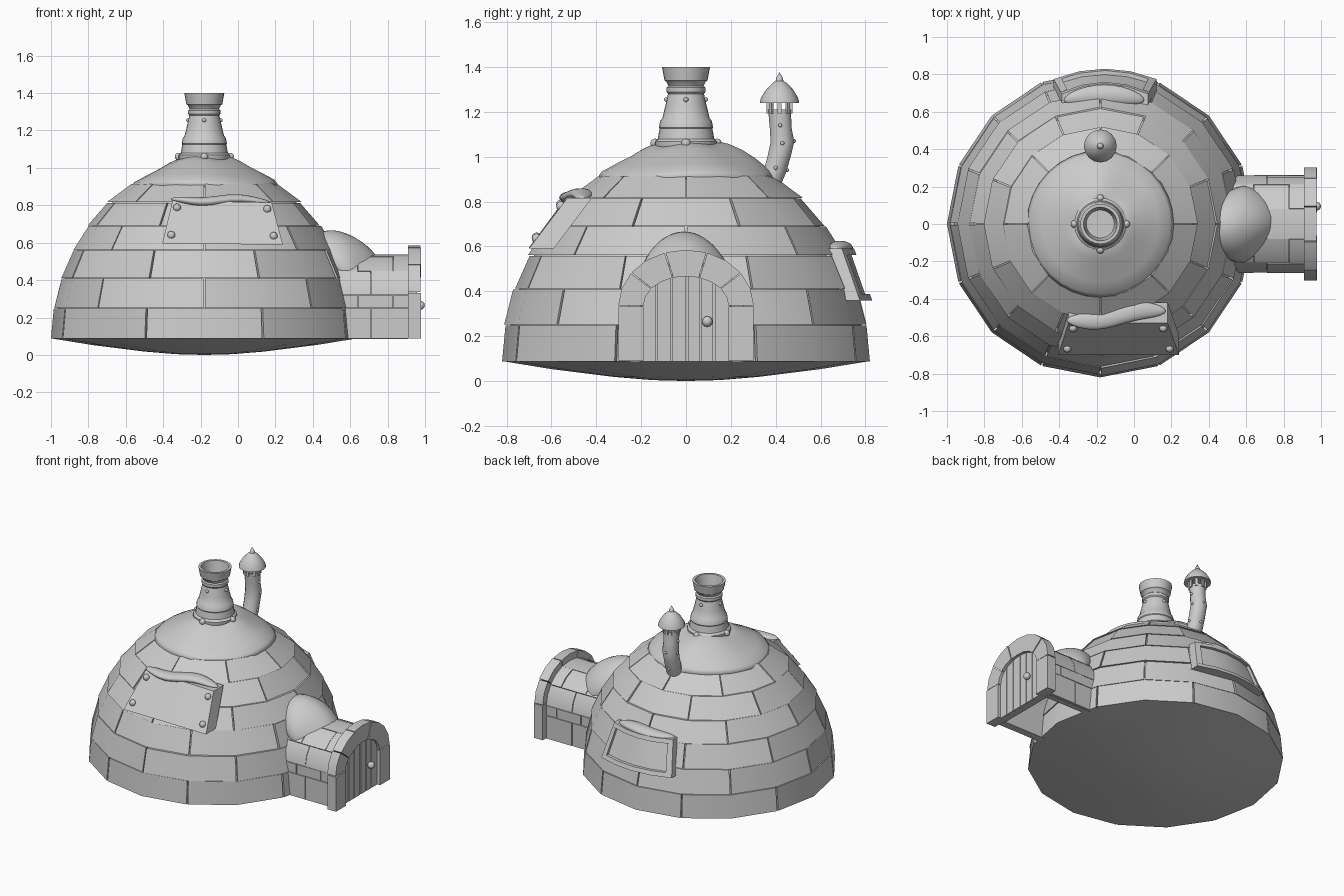
import bpy, bmesh, math, random
from mathutils import Vector, Matrix

if "Cube" in bpy.data.objects:
    bpy.data.objects.remove(bpy.data.objects["Cube"])

random.seed(4)
CX = -0.18                      # dome axis
STEP = math.pi / 8              # 16-sided dome


def loft(bm, loops, caps=True):
    rings = [[bm.verts.new(p) for p in lp] for lp in loops]
    n = len(rings[0])
    for a, b in zip(rings, rings[1:]):
        for i in range(n):
            bm.faces.new((a[i], a[(i + 1) % n], b[(i + 1) % n], b[i]))
    if caps:
        bm.faces.new(rings[0][::-1])
        bm.faces.new(rings[-1])


def finish(name, bm, angle=32, warp=None):
    bmesh.ops.remove_doubles(bm, verts=bm.verts, dist=1e-5)
    if warp:
        for v in bm.verts:
            v.co = warp(v.co.copy())
    bmesh.ops.recalc_face_normals(bm, faces=bm.faces)
    me = bpy.data.meshes.new(name)
    bm.to_mesh(me)
    bm.free()
    for p in me.polygons:
        p.use_smooth = True
    me.set_sharp_from_angle(angle=math.radians(angle))
    ob = bpy.data.objects.new(name, me)
    bpy.context.collection.objects.link(ob)
    return ob


def lathe(name, profile, n=24, y=0.0, angle=32, warp=None):
    """profile rows: radius, z and optional y shift"""
    bm = bmesh.new()
    loft(bm, [[(CX + p[0] * math.cos(k * 2 * math.pi / n),
                y + (p[2] if len(p) > 2 else 0) + p[0] * math.sin(k * 2 * math.pi / n), p[1])
               for k in range(n)] for p in profile], caps=False)
    return finish(name, bm, angle, warp)


def balls(name, spots, r):
    bm = bmesh.new()
    for s in spots:
        bmesh.ops.create_uvsphere(bm, u_segments=10, v_segments=6, radius=r, matrix=Matrix.Translation(s))
    finish(name, bm, 60)


def snow(name, loc, size, warp):
    bm = bmesh.new()
    bmesh.ops.create_uvsphere(bm, u_segments=28, v_segments=16, radius=1)

    def place(c):
        c = Vector((c.x * size[0], c.y * size[1], c.z * size[2]))
        return warp(c) + Vector(loc)
    finish(name, bm, 80, place)


# Dome: staggered rows of blocks over a slightly smaller core
zs = [0.088, 0.249, 0.41, 0.56, 0.69, 0.815, 0.915]
rs = [0.82, 0.805, 0.765, 0.70, 0.62, 0.515, 0.385]
lathe("dome_core", [(r - 0.022, z) for r, z in zip(rs, zs)] + [(0, 0.93)], 16)
for row in range(6):
    bm = bmesh.new()
    for b in range(8):
        start = (2 * b + (1 - row % 2)) * STEP
        d = random.uniform(-0.004, 0.007) if row else 0
        z0, z1 = zs[row] + 0.002, zs[row + 1] - 0.002
        if row == 0:
            z0 = zs[0]
        loops = []
        for k in range(3):
            a = start + k * STEP + (0.006, 0, -0.006)[k]
            c, s = math.cos(a), math.sin(a)
            r0, r1 = rs[row] + d, rs[row + 1] + d
            loops.append([(CX + r * c, r * s, z) for r, z in
                          ((r0, z0), (r1, z1), (r1 - 0.06, z1), (r0 - 0.06, z0))])
        loft(bm, loops)
    finish(f"dome_blocks_row_{row + 1}", bm)

# Shallow bowl underneath
lathe("base_bowl", [(0.815, 0.088), (0.6, 0.053), (0.32, 0.018), (0.15, 0.004), (0, 0)], 16, angle=60)

# Snow cap on the crown


def cap_warp(c):
    t = math.atan2(c.y, c.x - CX)
    c.z += 0.008 * math.sin(3 * t + 1) + 0.04 * math.exp(-((c.x - CX) ** 2 + (c.y - 0.25) ** 2) / 0.015)
    return c


lathe("crown_snow", [(0.37, 0.88), (0.393, 0.905), (0.375, 0.93), (0.31, 0.965), (0.25, 0.995),
                     (0.19, 1.03), (0.14, 1.052), (0.06, 1.06), (0, 1.06)], 32, angle=80, warp=cap_warp)

# Main chimney with a flared hollow mouth
lathe("chimney", [(0.13, 1.02), (0.14, 1.04), (0.14, 1.068), (0.126, 1.08), (0.118, 1.125), (0.121, 1.13),
                  (0.115, 1.16), (0.106, 1.17), (0.094, 1.22), (0.08, 1.28), (0.086, 1.288), (0.086, 1.308),
                  (0.078, 1.315), (0.088, 1.335), (0.096, 1.34), (0.107, 1.4), (0.09, 1.4), (0.075, 1.32), (0, 1.32)])
quarter = [(math.cos(k * math.pi / 2), math.sin(k * math.pi / 2)) for k in range(4)]
balls("chimney_base_rivets", [(CX + 0.138 * c, 0.138 * s, 1.06) for c, s in quarter], 0.021)
balls("chimney_neck_rivets", [(CX + 0.087 * c, 0.087 * s, 1.255) for c, s in quarter], 0.011)

# Crooked rear stove pipe with a pointed hood on posts
lathe("stove_pipe", [(0, 0.84, 0.355), (0.054, 0.84, 0.355), (0.053, 0.93, 0.395), (0.053, 1.0, 0.415),
                     (0.054, 1.065, 0.43), (0.05, 1.13, 0.422), (0.052, 1.21, 0.417), (0.04, 1.21, 0.417),
                     (0.04, 1.17, 0.417), (0, 1.17, 0.417)], 14, angle=40)
lathe("pipe_hood", [(0, 1.25), (0.07, 1.243), (0.088, 1.24), (0.083, 1.262), (0.06, 1.3), (0.03, 1.33),
                    (0.017, 1.338), (0.016, 1.348), (0, 1.378)], 16, y=0.417)
bm = bmesh.new()
for k in range(8):
    a = k * math.pi / 4
    m = Matrix.Translation((CX + 0.052 * math.cos(a), 0.417 + 0.052 * math.sin(a), 1.222)) \
        @ Matrix.Rotation(a, 4, 'Z') @ Matrix.Diagonal((0.012, 0.018, 0.06, 1))
    bmesh.ops.create_cube(bm, size=1, matrix=m)
finish("pipe_hood_posts", bm)
balls("pipe_rivets", [(CX + sx * 0.052, y, z) for sx in (-1, 1)
                      for y, z in ((0.4, 0.95), (0.43, 1.06), (0.42, 1.14))]
      + [(CX, 0.482, 1.07), (CX, 0.45, 0.94)], 0.009)


# Entrance tunnel and door arch: straight legs plus five wedge blocks
def arch_point(a, b, spring, t):
    """t in -1..0 climbs the left leg, 0..5 crosses the arch, 5..6 goes down"""
    if t < 0 or t > 5:
        f = -t if t < 0 else t - 5
        return (-a if t < 0 else a, spring + (0.085 - spring) * f)
    g = math.pi * (1 - t / 5)
    return (a * math.cos(g), spring + b * math.sin(g))


def arch_block(bm, x0, x1, outer, inner, spring, t0, t1, gap=0.015):
    ts = [t0 + gap, (t0 + t1) / 2, t1 - gap]
    loops = []
    for t in ts:
        o, i = arch_point(*outer, spring, t), arch_point(*inner, spring, t)
        loops.append([(x0, *o), (x1, *o), (x1, *i), (x0, *i)])
    loft(bm, loops)


bm = bmesh.new()
cuts = [-1, -0.3, 0, 1, 2, 3, 4, 5, 5.3, 6]
for k, (t0, t1) in enumerate(zip(cuts, cuts[1:])):
    xs = (0.42, 0.71, 0.915) if k % 2 == 0 else (0.42, 0.64, 0.83, 0.915)
    for x0, x1 in zip(xs, xs[1:]):
        e = random.uniform(0, 0.005)
        arch_block(bm, x0 + 0.002, x1 - 0.002, (0.258 + e, 0.215 + e), (0.21, 0.165), 0.32, t0, t1, 0.008)
finish("tunnel_blocks", bm)
bm = bmesh.new()
arch_block(bm, 0.42, 0.91, (0.245, 0.2), (0.205, 0.16), 0.32, -1, 0, 0)
for t in range(5):
    arch_block(bm, 0.42, 0.91, (0.245, 0.2), (0.205, 0.16), 0.32, t, t + 1, 0)
arch_block(bm, 0.42, 0.91, (0.245, 0.2), (0.205, 0.16), 0.32, 5, 6, 0)
finish("tunnel_lining", bm)
bm = bmesh.new()
for t in range(-1, 6):
    arch_block(bm, 0.91, 0.975 + 0.004 * (t % 2), (0.302, 0.25), (0.19, 0.132), 0.335, t, t + 1)
finish("door_arch", bm)

# Plank door with knob
bm = bmesh.new()
edges = [-0.2, -0.13, -0.065, 0.005, 0.065, 0.125, 0.2]
for y0, y1 in zip(edges, edges[1:]):
    top = [0.36 + 0.14 * math.sqrt(max(0, 1 - (y / 0.215) ** 2)) for y in (y0, y1)]
    loft(bm, [[(x, y0 + 0.004, 0.088), (x, y1 - 0.004, 0.088), (x, y1 - 0.004, top[1]), (x, y0 + 0.004, top[0])]
              for x in (0.91, 0.956)])
loft(bm, [[(x, -0.2, 0.088), (x, 0.2, 0.088), (x, 0.2, 0.38), (x, 0.1, 0.47), (x, -0.1, 0.47), (x, -0.2, 0.38)]
          for x in (0.9, 0.943)])
finish("door_planks", bm)
balls("door_knob", [(0.976, 0.095, 0.265)], 0.024)


# Wall panels: bilinear slabs with an optional bow outwards
def at(corners, u, v, bow=0.0):
    bl, br, tl, tr = map(Vector, corners)
    p = bl.lerp(br, u).lerp(tl.lerp(tr, u), v)
    p.y += bow * (1 - (2 * u - 1) ** 2)
    return p


def slab(bm, corners, u0, u1, v0, v1, front, back, bow=0.0):
    f, b = Vector(front), Vector(back)
    loops = []
    for k in range(5):
        u = u0 + (u1 - u0) * k / 4
        lo, hi = at(corners, u, v0, bow), at(corners, u, v1, bow)
        loops.append([lo + f, hi + f, hi + b, lo + b])
    loft(bm, loops)


board = [(-0.405, -0.70, 0.595), (0.24, -0.70, 0.59), (-0.35, -0.53, 0.825), (0.18, -0.53, 0.815)]
bm = bmesh.new()
slab(bm, board, 0, 1, 0, 1, (0, 0, 0), (0, 0.11, 0))
finish("front_board", bm)
balls("front_board_rivets", [at(board, u, v) for u in (0.06, 0.94) for v in (0.2, 0.84)], 0.022)

hatch = [(-0.43, 0.775, 0.36), (0.12, 0.775, 0.36), (-0.385, 0.695, 0.59), (0.075, 0.695, 0.59)]
bm = bmesh.new()
slab(bm, hatch, 0.03, 0.97, 0.03, 0.97, (0, -0.02, -0.005), (0, -0.12, 0), 0.055)
for u0, u1, v0, v1 in ((0, 1, 0, 0.12), (0, 1, 0.88, 1), (0, 0.07, 0.12, 0.88), (0.93, 1, 0.12, 0.88)):
    slab(bm, hatch, u0, u1, v0, v1, (0, 0, 0), (0, -0.11, 0), 0.055)
finish("rear_hatch", bm)

# Snow drifts on the panels and over the tunnel joint
snow("front_board_snow", (-0.095, -0.49, 0.825), (0.265, 0.055, 0.028),
     lambda c: Vector((c.x, c.y + 0.12 * c.x + 0.012 * math.sin(14 * c.x), c.z + 0.008 * math.sin(17 * c.x))))
snow("rear_hatch_snow", (-0.16, 0.69, 0.59), (0.215, 0.055, 0.032),
     lambda c: Vector((c.x, c.y - 0.6 * c.x * c.x, c.z + 0.006 * math.sin(15 * c.x))))
snow("tunnel_snow", (0.59, 0, 0.515), (0.185, 0.205, 0.13),
     lambda c: Vector((c.x, c.y * (1 - 1.2 * max(0, c.x)) + 0.01 * math.sin(12 * c.x),
                       c.z - 0.42 * c.x - 1.6 * c.y * c.y)))
